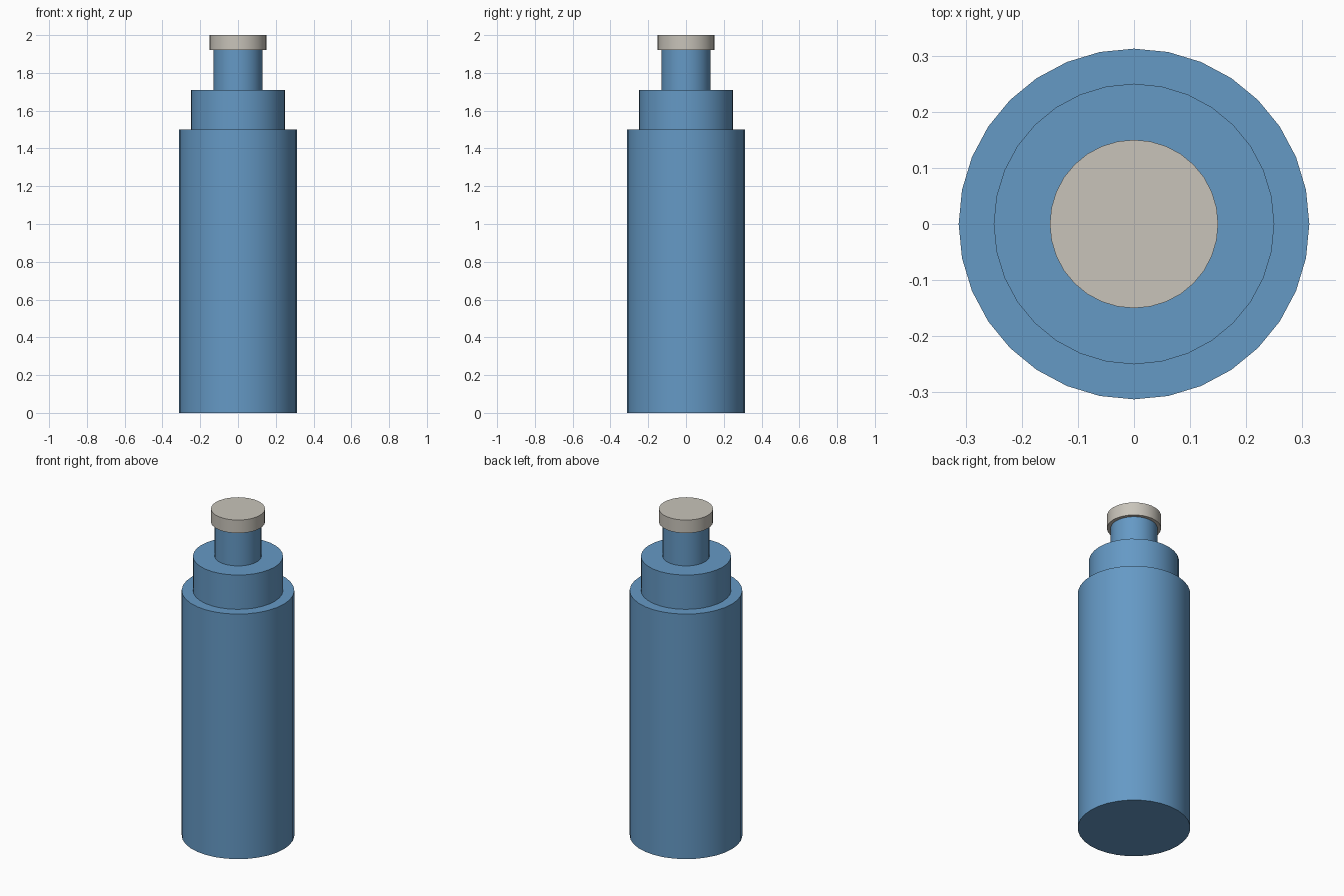
import bpy
import math

default = bpy.data.objects.get("Cube")
if default:
    bpy.data.objects.remove(default, do_unlink=True)


def make_material(name, color):
    mat = bpy.data.materials.new(name)
    mat.use_nodes = True
    mat.diffuse_color = (*color, 1)
    mat.node_tree.nodes["Principled BSDF"].inputs["Base Color"].default_value = (*color, 1)
    return mat


blue = make_material("bottle blue", (0.13, 0.32, 0.56))
grey = make_material("warm light grey", (0.58, 0.55, 0.49))


def cylinder(name, radius, bottom, top, mat):
    bpy.ops.mesh.primitive_cylinder_add(
        vertices=32, radius=radius, depth=top - bottom,
        location=(0, 0, (bottom + top) / 2))
    obj = bpy.context.object
    obj.name = name
    obj.data.materials.append(mat)
    bpy.ops.object.shade_smooth_by_angle(angle=math.radians(30))


# Stacked bottle sections, bottom to top
cylinder("body", 0.3125, 0, 1.5, blue)
cylinder("shoulder", 0.25, 1.5, 1.71, blue)
cylinder("neck", 0.13, 1.71, 1.92, blue)
cylinder("cap", 0.15, 1.92, 2, grey)
